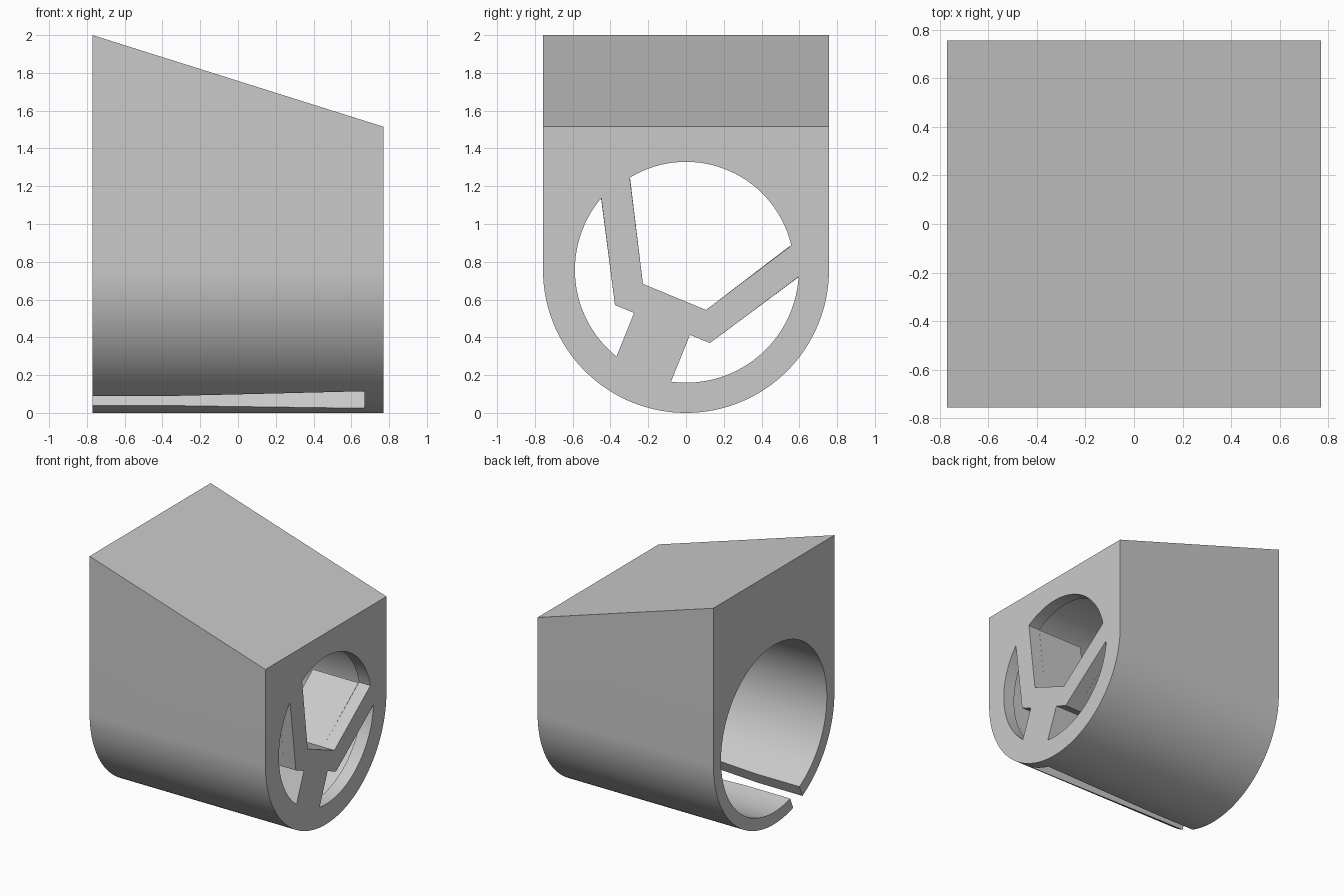
import bpy, bmesh
from math import sin, cos, pi, atan2, radians, tau
from mathutils import Vector

if "Cube" in bpy.data.objects:
    bpy.data.objects.remove(bpy.data.objects["Cube"])

X0, X1 = -0.77, 0.77   # open end and spoked end
PLATE_X = 0.67         # inner face of the spoked end plate
POST_X = 0.27          # inner end of the spoke post
HALF = 0.757           # half width, also the axis height
BORE = 0.662           # bore radius

grey = bpy.data.materials.new("plain grey")
grey.use_nodes = True
colour = (0.59, 0.59, 0.59, 1)
grey.diffuse_color = colour
grey.node_tree.nodes["Principled BSDF"].inputs["Base Color"].default_value = colour


def loft(name, rings):
    """Closed solid through matching rings of 3D points."""
    bm = bmesh.new()
    loops = [[bm.verts.new(p) for p in ring] for ring in rings]
    n = len(loops[0])
    for a, b in zip(loops, loops[1:]):
        for i in range(n):
            j = (i + 1) % n
            bm.faces.new((a[i], a[j], b[j], b[i]))
    bm.faces.new(loops[0])
    bm.faces.new(loops[-1])
    bmesh.ops.recalc_face_normals(bm, faces=bm.faces)
    mesh = bpy.data.meshes.new(name)
    bm.to_mesh(mesh)
    bm.free()
    mesh.materials.append(grey)
    ob = bpy.data.objects.new(name, mesh)
    bpy.context.collection.objects.link(ob)
    return ob


def prism(name, profile, a, b):
    return loft(name, [[(x, y, z) for y, z in profile] for x in (a, b)])


def arc(start, end, radius, steps=48):
    """Clockwise rim arc from the direction of one point to another."""
    a = atan2(start[1] - HALF, start[0])
    b = atan2(end[1] - HALF, end[0])
    sweep = (a - b) % tau
    angles = [a - sweep * i / steps for i in range(steps + 1)]
    return [(radius * cos(t), HALF + radius * sin(t)) for t in angles]


# Body: round-bottomed block with a sloping top
def section(x, top):
    round_part = [(x, HALF * cos(t), HALF + HALF * sin(t))
                  for t in (-pi * i / 96 for i in range(97))]
    return round_part + [(x, -HALF, top), (x, HALF, top)]


body = loft("spoked_sleeve_body", [section(X0, 2.0), section(X1, 1.515)])

# Straight bore from the open end to the end plate
circle = [(BORE * cos(tau * i / 128), HALF + BORE * sin(tau * i / 128)) for i in range(128)]
cutters = [prism("bore_cutter", circle, X0 - 0.1, PLATE_X)]

# Openings in the end plate: inner corners closed by a rim arc
openings = [
    (0.572, [(0.55, 0.884), (0.106, 0.545), (-0.228, 0.683), (-0.296, 1.243)]),
    (0.597, [(-0.079, 0.169), (0.021, 0.413), (0.127, 0.37), (0.598, 0.72)]),
    (0.588, [(-0.45, 1.138), (-0.376, 0.571), (-0.275, 0.529), (-0.365, 0.302)]),
]
for radius, pts in openings:
    profile = pts[1:3] + arc(pts[3], pts[0], radius)
    cutters.append(prism("opening_cutter", profile, PLATE_X - 0.05, X1 + 0.1))

# Flared slot through the lower front wall
tilt = radians(23.3)
out = Vector((0, -sin(tilt), -cos(tilt)))
side = Vector((0, cos(tilt), -sin(tilt)))
axis = Vector((0, 0, HALF))
rings = []
for x, w in ((X0 - 0.1, 0.063), (-0.38, 0.063), (PLATE_X, 0.114)):
    rings.append([axis + Vector((x, 0, 0)) + out * r + side * s
                  for r, s in ((0.57, -w), (0.57, w), (0.9, w), (0.9, -w))])
cutters.append(loft("slot_cutter", rings))

# Cut the body
for cutter in cutters:
    mod = body.modifiers.new(cutter.name, "BOOLEAN")
    mod.operation = "DIFFERENCE"
    mod.solver = "EXACT"
    mod.object = cutter

bpy.ops.object.select_all(action="DESELECT")
body.select_set(True)
bpy.context.view_layer.objects.active = body
for mod in list(body.modifiers):
    bpy.ops.object.modifier_apply(modifier=mod.name)
for cutter in cutters:
    bpy.data.objects.remove(cutter)
bpy.ops.object.shade_smooth_by_angle(angle=radians(30))

# Three-armed post behind the plate, its arms running between the openings
outline = [p for _, pts in openings for p in reversed(pts)]
prism("spoke_post", outline, POST_X, PLATE_X)
